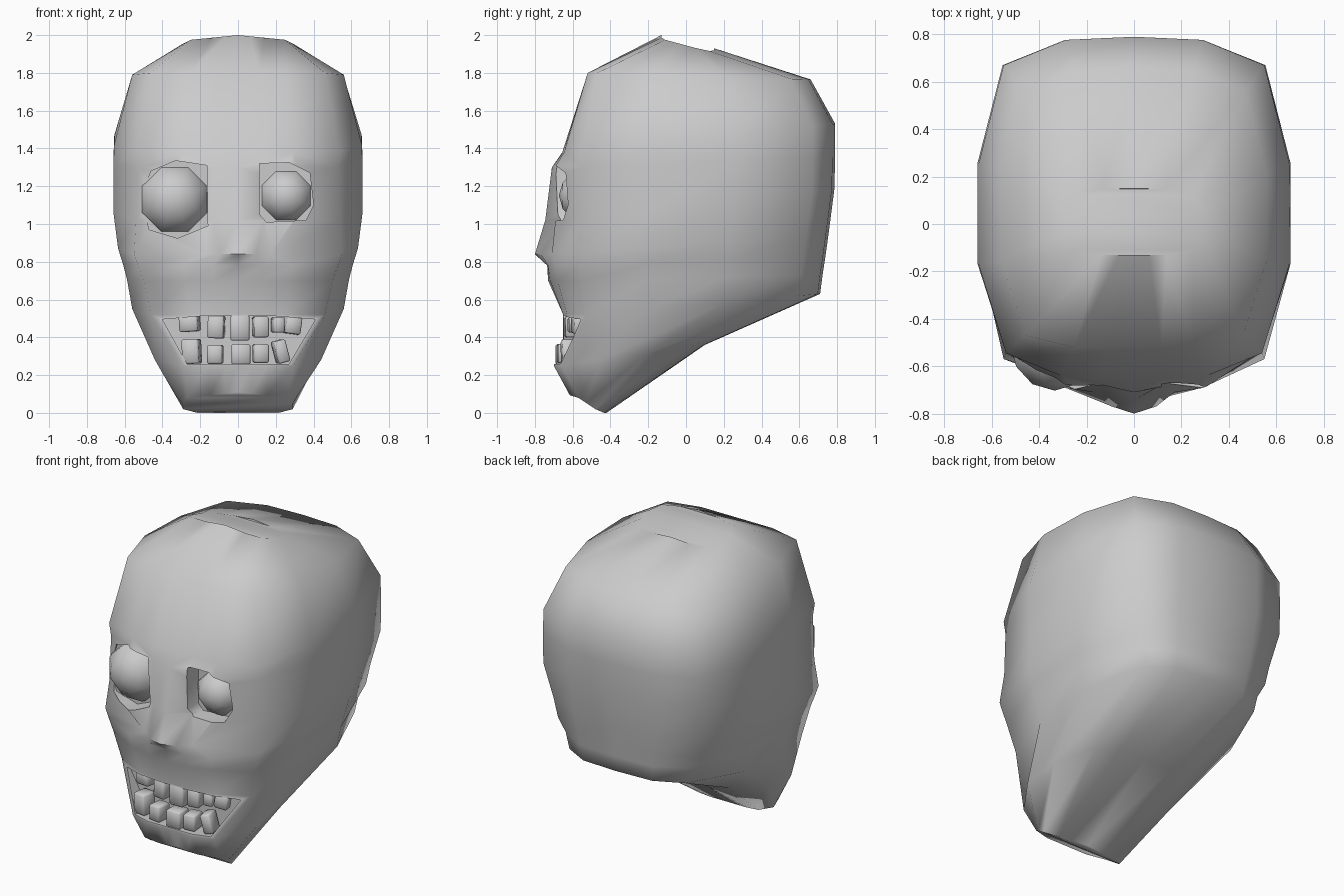
import bpy, bmesh, math
from mathutils import Matrix

if "Cube" in bpy.data.objects:
    bpy.data.objects.remove(bpy.data.objects["Cube"])


def make_object(name, bm, smooth=60):
    bmesh.ops.recalc_face_normals(bm, faces=bm.faces)
    me = bpy.data.meshes.new(name)
    bm.to_mesh(me)
    bm.free()
    ob = bpy.data.objects.new(name, me)
    bpy.context.collection.objects.link(ob)
    if smooth:
        smooth_shade(ob, smooth)
    return ob


def select_only(ob):
    bpy.ops.object.select_all(action='DESELECT')
    ob.select_set(True)
    bpy.context.view_layer.objects.active = ob


def smooth_shade(ob, deg):
    select_only(ob)
    bpy.ops.object.shade_smooth_by_angle(angle=math.radians(deg))


def prism(name, outline, y0, y1):
    # x/z outline extruded along y
    bm = bmesh.new()
    a = [bm.verts.new((x, y0, z)) for x, z in outline]
    b = [bm.verts.new((x, y1, z)) for x, z in outline]
    bm.faces.new(a)
    bm.faces.new(b)
    n = len(a)
    for i in range(n):
        j = (i + 1) % n
        bm.faces.new((a[i], a[j], b[j], b[i]))
    return make_object(name, bm, 0)


def lerp(a, b, t):
    return a + (b - a) * t


# Skull: tilted rings from chin to crown
# z front, z back, half width, face half width, 4 face depths, y back
ROWS = [
    (.11, .01, .29, .27, -.62, -.62, -.615, -.57, -.42),
    (.25, .36, .44, .29, -.70, -.70, -.70, -.66, .10),
    (.52, .63, .56, .46, -.65, -.65, -.63, -.53, .71),
    (.70, .73, .588, .50, -.73, -.72, -.68, -.56, .723),
    (.78, .82, .61, .53, -.735, -.73, -.69, -.565, .737),
    (.84, .95, .635, .55, -.80, -.77, -.71, -.57, .755),
    (1.02, 1.18, .66, .54, -.745, -.665, -.69, -.54, .785),
    (1.30, 1.36, .66, .53, -.71, -.68, -.695, -.54, .79),
    (1.38, 1.53, .655, .54, -.655, -.65, -.645, -.545, .79),
    (1.80, 1.765, .56, .46, -.52, -.52, -.52, -.47, .66),
    (2.0, 1.93, .29, .25, -.13, -.13, -.13, -.11, .15),
]
NOSE_X, FACE_X = (0, .17, .31, 1), (0, .25, .55, 1)
# fall of the outer face points on the chin and crown rings
DROP = {0: .03, 10: .025}

bm = bmesh.new()
rings = []
for k, (zf, zb, w, wf, *ys, yb) in enumerate(ROWS):
    cols = NOSE_X if k == 5 else FACE_X
    drop = DROP.get(k, 0)
    half = [(wf * f, y, zf - drop * f) for f, y in zip(cols, ys)]
    # the back of the skull narrows toward its underside
    corner = (.74, .91) if zb < .75 else (.79, .91) if zb < 1 else (.84, .91)
    side = ((1, .28), (1, .6), corner, (.44, .99), (0, 1))
    half += [(w * f, lerp(ys[3], yb, t), lerp(zf, zb, t) - drop * f)
             for f, t in side]
    if k == 0:
        half = [(x, y, max(z, 0)) for x, y, z in half]
    full = half + [(-x, y, z) for x, y, z in half[-2:0:-1]]
    rings.append([bm.verts.new(p) for p in full])
for a, b in zip(rings, rings[1:]):
    for i in range(16):
        j = (i + 1) % 16
        bm.faces.new((a[i], a[j], b[j], b[i]))
for r in (rings[0], rings[-1]):
    bm.faces.new((r[0], r[1], r[15]))
    bm.faces.new((r[7], r[8], r[9]))
    for i in range(1, 7):
        bm.faces.new((r[i], r[i + 1], r[15 - i], r[16 - i]))
head = make_object("head", bm, 0)

# Eye sockets and open mouth cut into the face
CUTS = {
    "socket_small": [(.115, 1.05), (.115, 1.32), (.27, 1.325), (.38, 1.27),
                     (.40, 1.10), (.36, 1.02), (.15, 1.01)],
    "socket_large": [(-.16, .99), (-.165, 1.31), (-.33, 1.335), (-.46, 1.28),
                     (-.515, 1.13), (-.47, .97), (-.32, .925)],
    "mouth": [(-.40, .495), (-.2, .512), (.2, .512), (.41, .495),
              (.27, .26), (-.27, .26)],
}
for name, outline in CUTS.items():
    cutter = prism(name + "_cutter", outline, -1.0, -.54 if name == "mouth" else -.57)
    cutter.hide_render = True
    select_only(head)
    mod = head.modifiers.new(name, 'BOOLEAN')
    mod.operation = 'DIFFERENCE'
    mod.solver = 'EXACT'
    mod.object = cutter
    bpy.ops.object.modifier_apply(modifier=name)
    bpy.data.objects.remove(cutter)
smooth_shade(head, 60)

# Mismatched eyeballs
for name, loc, r in (("eye_large", (-.335, -.50, 1.13), .203),
                     ("eye_small", (.255, -.52, 1.15), .153)):
    bm = bmesh.new()
    m = Matrix.Translation(loc) @ Matrix.Rotation(math.radians(90), 4, 'X') \
        @ Matrix.Rotation(math.radians(22.5), 4, 'Z')
    bmesh.ops.create_uvsphere(bm, u_segments=8, v_segments=6, radius=r, matrix=m)
    make_object(name, bm, 80)

# Crooked teeth: x, z, width, height, tilt in degrees
UPPER = [(-.255, .475, .10, .09, 4), (-.115, .455, .085, .12, -2),
         (.01, .45, .10, .135, 0), (.12, .455, .08, .11, 1),
         (.21, .465, .06, .08, 0), (.285, .463, .085, .09, -8)]
LOWER = [(-.245, .325, .09, .13, 3), (-.12, .31, .08, .10, 0),
         (.015, .31, .10, .11, 0), (.12, .315, .08, .10, 0),
         (.225, .325, .065, .12, 15)]
for row, teeth, front in (("upper", UPPER, -.65), ("lower", LOWER, -.69)):
    for k, (x, z, w, h, tilt) in enumerate(teeth, 1):
        depth = .10
        y = front + depth / 2 + .6 * x * x
        m = Matrix.Translation((x, y, z)) @ Matrix.Rotation(x * .8, 4, 'Z') \
            @ Matrix.Rotation(math.radians(-tilt), 4, 'Y') \
            @ Matrix.Diagonal((w, depth, h, 1))
        bm = bmesh.new()
        bmesh.ops.create_cube(bm, size=1, matrix=m)
        bmesh.ops.bevel(bm, geom=bm.edges[:], offset=.008, segments=1,
                        affect='EDGES')
        make_object(f"{row}_tooth_{k}", bm, 60)
